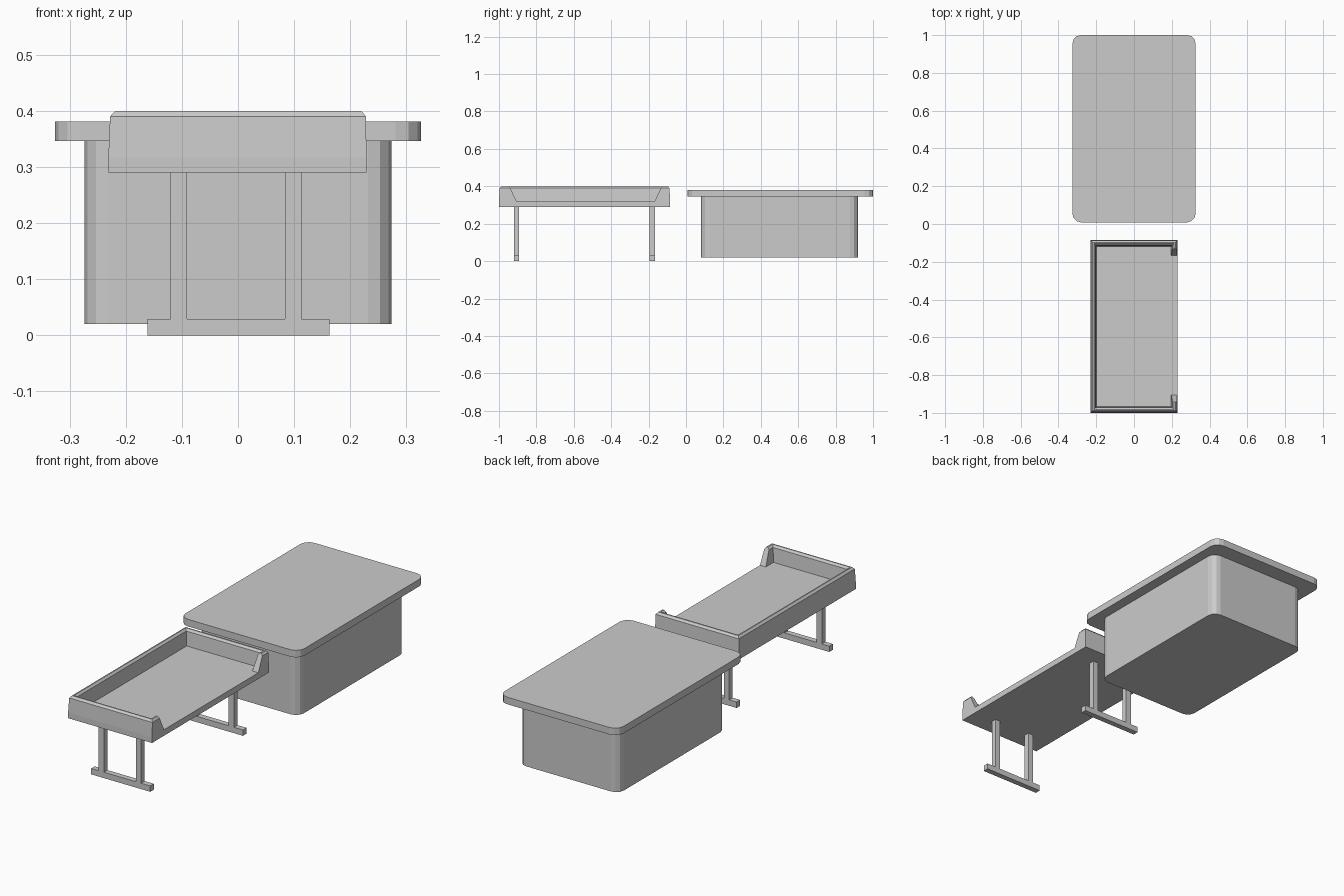
import bpy, math

if "Cube" in bpy.data.objects:
    bpy.data.objects.remove(bpy.data.objects["Cube"])


def make(name, verts, faces):
    mesh = bpy.data.meshes.new(name)
    mesh.from_pydata(verts, [], faces)
    mesh.update()
    ob = bpy.data.objects.new(name, mesh)
    bpy.context.collection.objects.link(ob)
    return ob


def loft(name, rings):
    """Solid skinned through equal-length rings, capped at both ends."""
    n = len(rings[0])
    verts = [p for r in rings for p in r]
    faces = [tuple(reversed(range(n))), tuple(range(len(verts) - n, len(verts)))]
    for k in range(len(rings) - 1):
        for i in range(n):
            j = (i + 1) % n
            faces.append((k * n + i, k * n + j, (k + 1) * n + j, (k + 1) * n + i))
    return make(name, verts, faces)


def rect(x0, x1, y0, y1, z):
    return [(x0, y0, z), (x1, y0, z), (x1, y1, z), (x0, y1, z)]


def box(name, x0, x1, y0, y1, z0, z1):
    return loft(name, [rect(x0, x1, y0, y1, z) for z in (z0, z1)])


def rounded(x, y0, y1, r, z, seg=3):
    pts = []
    corners = ((x - r, y1 - r), (r - x, y1 - r), (r - x, y0 + r), (x - r, y0 + r))
    for q, (cx, cy) in enumerate(corners):
        for s in range(seg + 1):
            a = math.pi / 2 * (q + s / seg)
            pts.append((cx + r * math.cos(a), cy + r * math.sin(a), z))
    return pts


# Large rounded block with overhanging top
loft("table_body", [rounded(0.274, 0.081, 0.919, 0.042, z) for z in (0.02, 0.346)])
loft("table_top", [rounded(0.326, 0.009, 1.0, 0.045, z) for z in (0.346, 0.381)])

# Tray with slightly tapered walls and a chamfered rim
tray = loft("tray", [
    rect(-0.231, 0.229, -1.0, -0.085, 0.29),
    rect(-0.231, 0.229, -1.0, -0.085, 0.318),
    rect(-0.228, 0.228, -0.996, -0.088, 0.39),
    rect(-0.219, 0.220, -0.987, -0.097, 0.40),
])
# Hollow of the tray
cavity = loft("tray_cavity", [
    rect(-0.198, 0.197, -0.966, -0.119, 0.32),
    rect(-0.204, 0.203, -0.972, -0.113, 0.39),
    rect(-0.213, 0.212, -0.981, -0.104, 0.40),
    rect(-0.213, 0.212, -0.981, -0.104, 0.45),
])
# Slanted opening in the right wall
opening = loft("tray_opening", [
    [(x, -0.906, 0.32), (x, -0.168, 0.32), (x, -0.107, 0.45), (x, -0.967, 0.45)]
    for x in (0.15, 0.30)
])
for cutter in (cavity, opening):
    cutter.hide_render = True
    mod = tray.modifiers.new("cut", 'BOOLEAN')
    mod.operation = 'DIFFERENCE'
    mod.solver = 'EXACT'
    mod.object = cutter
    bpy.context.view_layer.objects.active = tray
    bpy.ops.object.modifier_apply(modifier=mod.name)
    bpy.data.objects.remove(cutter)

# Two trestle legs, each with two posts and a foot bar
for side, y in (("front", -0.906), ("back", -0.18)):
    box(side + "_foot", -0.161, 0.163, y - 0.014, y + 0.014, 0, 0.029)
    box(side + "_left_post", -0.12, -0.091, y - 0.014, y + 0.014, 0.029, 0.29)
    box(side + "_right_post", 0.084, 0.113, y - 0.014, y + 0.014, 0.029, 0.29)
